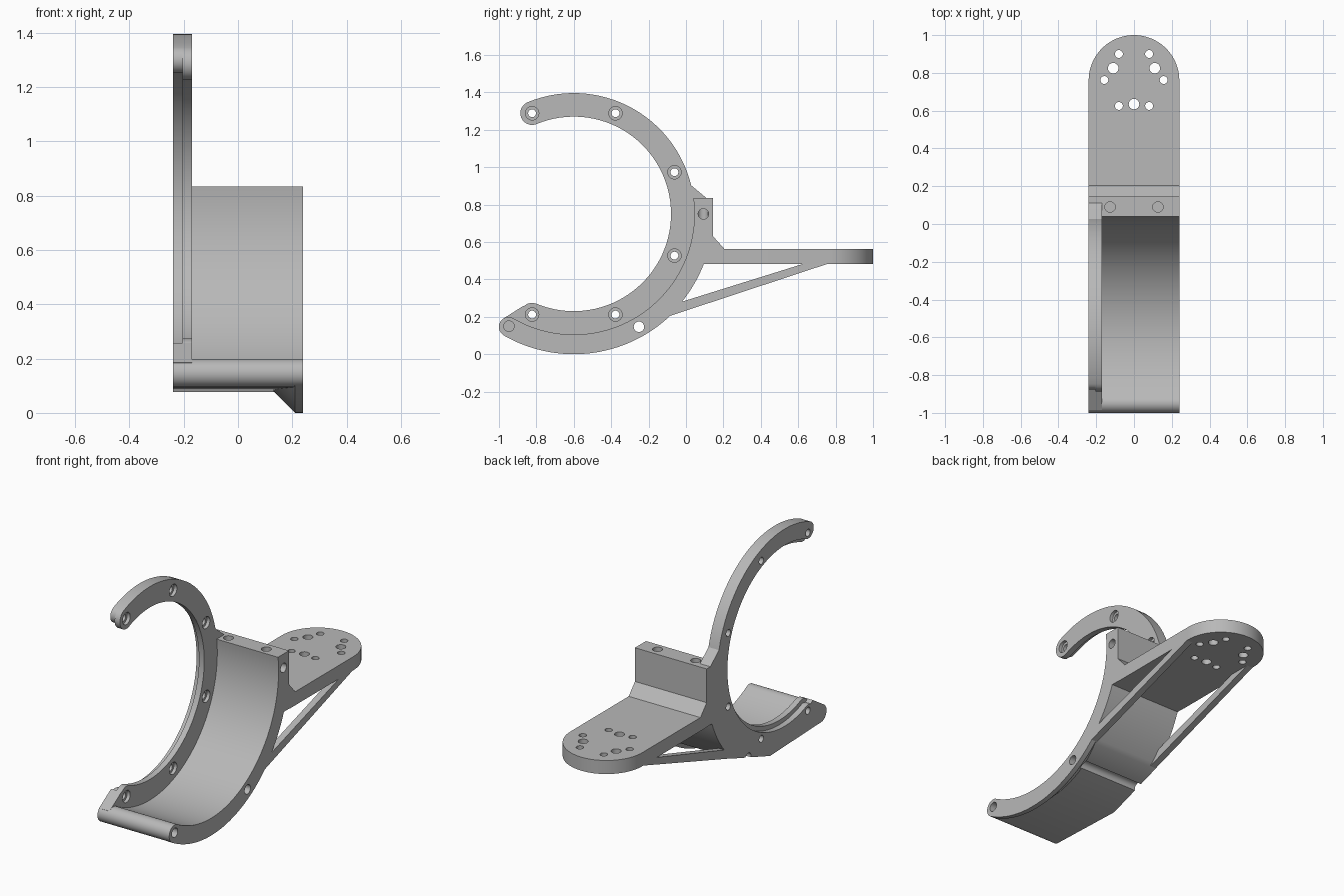
import bpy, bmesh
from math import sin, cos, radians, pi

cube = bpy.data.objects.get("Cube")
if cube:
    bpy.data.objects.remove(cube, do_unlink=True)

grey = bpy.data.materials.new("plain_grey")
grey.use_nodes = True
grey.diffuse_color = (0.48, 0.48, 0.48, 1)
grey.node_tree.nodes["Principled BSDF"].inputs["Base Color"].default_value = (0.48, 0.48, 0.48, 1)

CY, CZ = -0.6, 0.75          # ring centre in the side plane
XL, XR = -0.24, 0.24         # overall width
PLATE = -0.17                # inner face of the ring plate


def polar(r, a, cy=CY, cz=CZ):
    return (cy + r * cos(radians(a)), cz + r * sin(radians(a)))


def arc(r, a0, a1, n, cy=CY, cz=CZ):
    return [polar(r, a0 + (a1 - a0) * i / n, cy, cz) for i in range(n + 1)]


def make_object(name, bm):
    bmesh.ops.recalc_face_normals(bm, faces=bm.faces)
    mesh = bpy.data.meshes.new(name)
    bm.to_mesh(mesh)
    bm.free()
    mesh.materials.append(grey)
    obj = bpy.data.objects.new(name, mesh)
    bpy.context.collection.objects.link(obj)
    return obj


def prism(name, pts, lo, hi, axis="x"):
    """Extrude a profile along x (points are y, z) or z (points are x, y)."""
    bm = bmesh.new()
    place = (lambda p, t: (t, *p)) if axis == "x" else (lambda p, t: (*p, t))
    ends = [[bm.verts.new(place(p, t)) for p in pts] for t in (lo, hi)]
    for ring in ends:
        bm.faces.new(ring)
    n = len(pts)
    for i in range(n):
        j = (i + 1) % n
        bm.faces.new((ends[0][i], ends[0][j], ends[1][j], ends[1][i]))
    return make_object(name, bm)


def band(rin, rout, a0, a1, n=64):
    """Circular band with rounded ends."""
    mid, cap = (rin + rout) / 2, (rout - rin) / 2
    return (arc(rout, a0, a1, n) + arc(cap, a1, a1 + 180, 12, *polar(mid, a1))[1:]
            + arc(rin, a1, a0, n)[1:] + arc(cap, a0 + 180, a0 + 360, 12, *polar(mid, a0))[1:-1])


parts = []

# Cradle with back block, V-shaped underside and rounded front lip
lip = polar(0.697, -120)
profile = (arc(0.645, 7.5, -120, 56) + arc(0.052, 60, 270, 16, *lip)[1:]
           + [(-0.46, 0.077)] + arc(0.745, -47.7, -21, 12)
           + [(0.205, 0.482), (0.205, 0.563), (0.145, 0.63), (0.145, 0.834)])
parts.append(prism("cradle", profile, XL, XR))

# Outer rim of the cradle, flared at 45 degrees
section = [(XR, 0.65), (XR, 0.75), (0.21, 0.75), (0.13, 0.67), (0.13, 0.65)]
bm = bmesh.new()
rings = []
for i in range(49):
    a = -120 + 78 * i / 48
    rings.append([bm.verts.new((x, *polar(r, a))) for x, r in section])
for a, b in zip(rings, rings[1:]):
    for i in range(5):
        j = (i + 1) % 5
        bm.faces.new((a[i], a[j], b[j], b[i]))
bm.faces.new(rings[0])
bm.faces.new(rings[-1])
parts.append(make_object("cradle_rim", bm))

# Open ring in two steps, the back step having a wider bore
parts.append(prism("ring_front", band(0.52, 0.646, -112.5, 112.5), -0.205, PLATE))
parts.append(prism("ring_back", band(0.547, 0.646, -112.5, 112.5), XL, -0.205))

# Webs joining the ring to the front lip and the back block
parts.append(prism("front_web", [(-0.87, 0.258), (-0.985, 0.185), (-0.95, 0.13),
                                 (-0.83, 0.16), (-0.81, 0.22)], XL, PLATE))
parts.append(prism("back_web", [(0, 0.93), (0.025, 0.905), (0.11, 0.834),
                                (0.11, 0.7), (0, 0.7)], XL, PLATE))

# Mounting platform with a round end
outline = [(XL, 0.15), (XR, 0.15)] + arc(0.24, 0, 180, 40, 0, 0.76)
parts.append(prism("platform", outline, 0.481, 0.563, "z"))

# Diagonal struts along both edges
brace = [(-0.1, 0.2), (-0.03, 0.278), (0.63, 0.484), (0.76, 0.484)]
for side, lo in (("right", XL), ("left", XR - 0.04)):
    parts.append(prism(side + "_strut", brace, lo, lo + 0.04))

# Hole cutters
cutters = []


def drill(c, r, lo, hi, axis="x"):
    cutters.append(prism("hole_cutter", arc(r, 0, 345, 23, *c), lo, hi, axis))


for k in range(6):
    c = polar(0.5825, -112.5 + 45 * k)
    drill(c, 0.021, -0.3, -0.15)
    drill(c, 0.036, -0.19, -0.15)
drill(polar(0.697, -60), 0.028, -0.3, 0.3)
for a in (0, -120):
    drill(polar(0.693, a), 0.028, 0.12, 0.3)
for s in (-1, 1):
    drill((s * 0.127, 0.09), 0.028, 0.7, 0.9, "z")
    for x, y, r in ((0.08, 0.9, 0.021), (0.11, 0.825, 0.028),
                    (0.157, 0.762, 0.021), (0.08, 0.625, 0.021)):
        drill((s * x, y), r, 0.45, 0.6, "z")
drill((0, 0.635), 0.028, 0.45, 0.6, "z")

tools = bpy.data.collections.new("cutters")
bpy.context.scene.collection.children.link(tools)
for c in cutters:
    bpy.context.collection.objects.unlink(c)
    tools.objects.link(c)
    c.hide_render = True

# Cut the holes and shade
for obj in parts:
    bpy.ops.object.select_all(action="DESELECT")
    obj.select_set(True)
    bpy.context.view_layer.objects.active = obj
    if "strut" not in obj.name:
        mod = obj.modifiers.new("holes", "BOOLEAN")
        mod.operand_type = "COLLECTION"
        mod.collection = tools
        mod.solver = "EXACT"
        mod.use_self = True
        bpy.ops.object.modifier_apply(modifier=mod.name)
    bpy.ops.object.shade_smooth_by_angle(angle=pi / 6)

for c in cutters:
    bpy.data.objects.remove(c, do_unlink=True)
bpy.data.collections.remove(tools)
